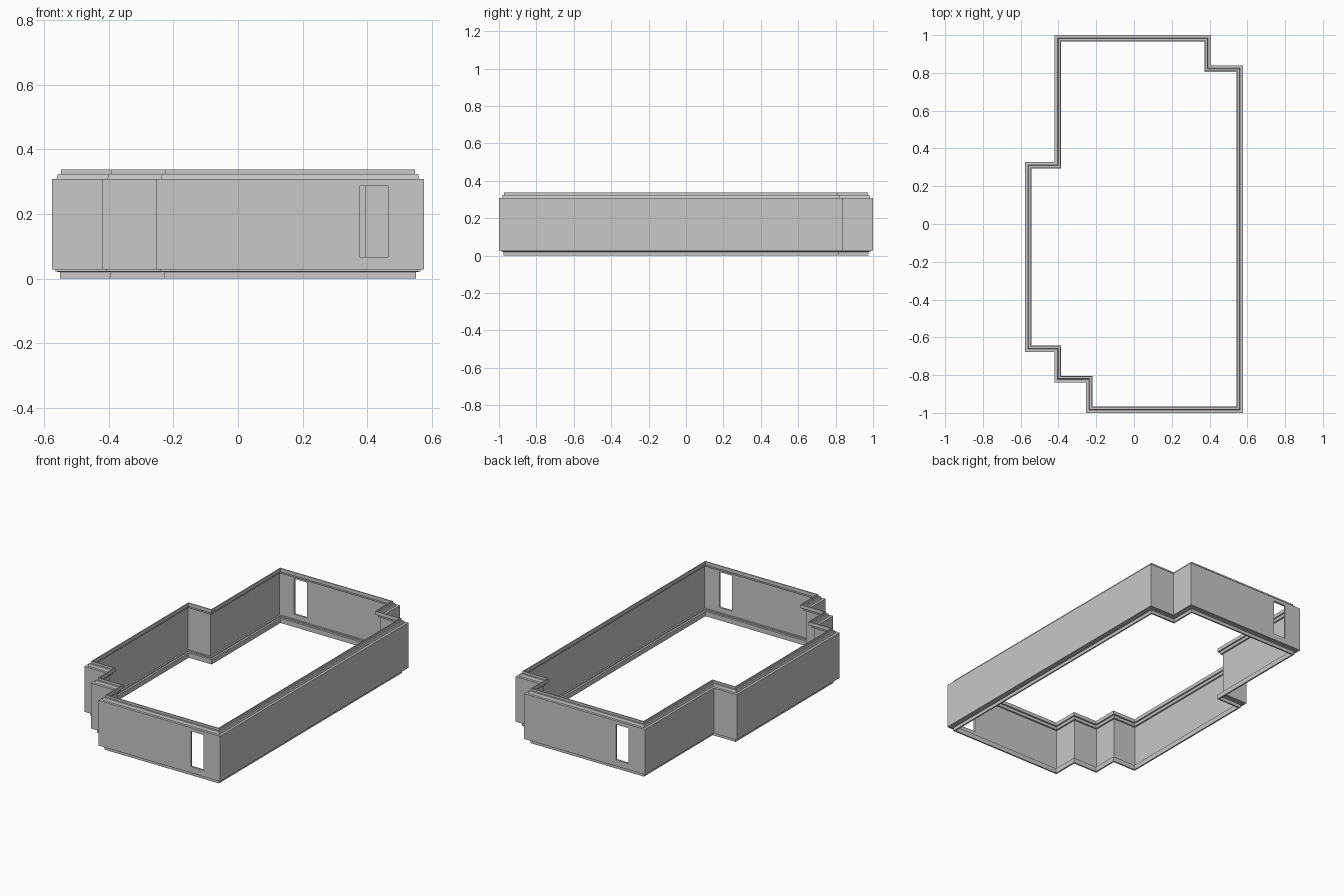
import bpy
import bmesh
from mathutils import Vector

cube = bpy.data.objects.get("Cube")
if cube:
    bpy.data.objects.remove(cube, do_unlink=True)

grey = bpy.data.materials.new("light grey")
grey.use_nodes = True
grey.diffuse_color = (0.58, 0.58, 0.58, 1)
grey.node_tree.nodes["Principled BSDF"].inputs["Base Color"].default_value = grey.diffuse_color

# Stepped plan outline of the outer wall face, clockwise from above
OUTLINE = [(-0.42, 1), (0.407, 1), (0.407, 0.84), (0.577, 0.84),
           (0.577, -1), (-0.254, -1), (-0.254, -0.838), (-0.42, -0.838),
           (-0.42, -0.678), (-0.577, -0.678), (-0.577, 0.328), (-0.42, 0.328)]

# Wall cross-section: (distance inward, height)
PROFILE = [(0.025, 0), (0.025, 0.02), (0.012, 0.022), (0.012, 0.028), (0, 0.028),
           (0, 0.308), (0.015, 0.308), (0.019, 0.324), (0.028, 0.324), (0.028, 0.338),
           (0.034, 0.338), (0.034, 0.316), (0.025, 0.316), (0.022, 0.3), (0.012, 0.3),
           (0.012, 0.037), (0.022, 0.037), (0.022, 0.03), (0.034, 0.03), (0.034, 0)]


def finish(name, bm):
    bmesh.ops.recalc_face_normals(bm, faces=bm.faces)
    mesh = bpy.data.meshes.new(name)
    bm.to_mesh(mesh)
    bm.free()
    mesh.materials.append(grey)
    obj = bpy.data.objects.new(name, mesh)
    bpy.context.collection.objects.link(obj)
    return obj


def sweep(name, outline, profile):
    """Sweep a closed profile round a right-angled outline with mitred corners."""
    bm = bmesh.new()
    pts = [Vector(p) for p in outline]
    count = len(pts)
    rings = []
    for i, p in enumerate(pts):
        a = (p - pts[i - 1]).normalized()
        b = (pts[(i + 1) % count] - p).normalized()
        inward = Vector((a.y + b.y, -a.x - b.x))
        rings.append([bm.verts.new((*(p + inward * d), z)) for d, z in profile])
    for i, ring in enumerate(rings):
        nxt = rings[(i + 1) % count]
        for j in range(len(profile)):
            k = (j + 1) % len(profile)
            bm.faces.new((ring[j], ring[k], nxt[k], nxt[j]))
    return finish(name, bm)


def cut_opening(target, x0, x1, z0, z1, y):
    """Cut a rectangular opening through a wall that faces along y."""
    bm = bmesh.new()
    bmesh.ops.create_cube(bm, size=1)
    bmesh.ops.scale(bm, verts=bm.verts, vec=(x1 - x0, 0.2, z1 - z0))
    bmesh.ops.translate(bm, verts=bm.verts, vec=((x0 + x1) / 2, y, (z0 + z1) / 2))
    cutter = finish("opening_cutter", bm)
    cutter.hide_render = True
    mod = target.modifiers.new("opening", "BOOLEAN")
    mod.operation = "DIFFERENCE"
    mod.solver = "EXACT"
    mod.object = cutter
    bpy.context.view_layer.objects.active = target
    bpy.ops.object.modifier_apply(modifier=mod.name)
    bpy.data.objects.remove(cutter, do_unlink=True)


# Wall ring with its top and bottom rims
wall = sweep("wall_frame", OUTLINE, PROFILE)

# Tall openings in the front and back walls
cut_opening(wall, 0.378, 0.464, 0.067, 0.286, -1)
cut_opening(wall, -0.307, -0.221, 0.067, 0.286, 1)
